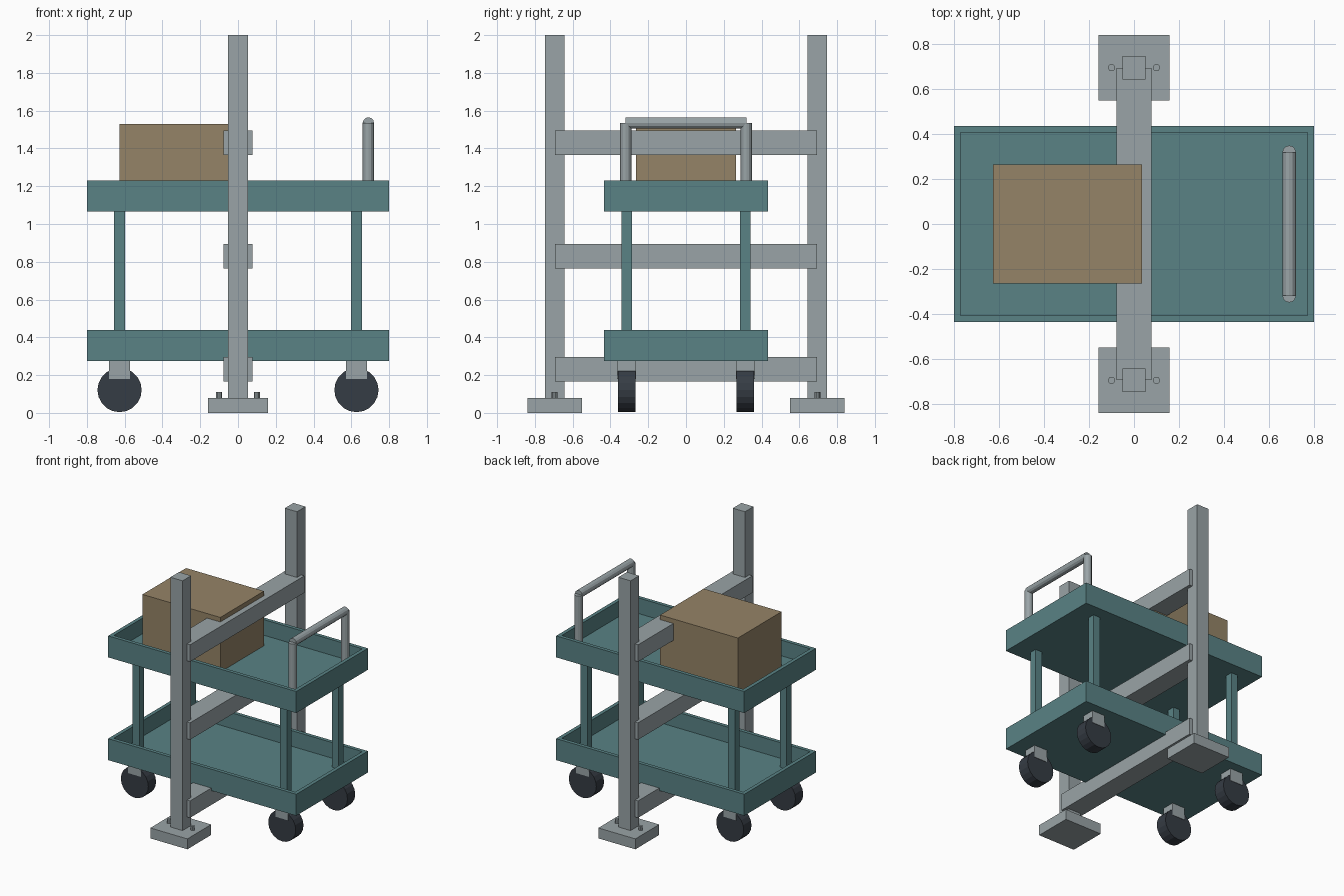
import bpy, bmesh, math
from mathutils import Matrix, Vector

if "Cube" in bpy.data.objects:
    bpy.data.objects.remove(bpy.data.objects["Cube"])


def material(name, rgb):
    m = bpy.data.materials.new(name)
    m.diffuse_color = (*rgb, 1)
    m.use_nodes = True
    m.node_tree.nodes["Principled BSDF"].inputs["Base Color"].default_value = m.diffuse_color
    return m


GREY = material("grey_steel", (0.32, 0.37, 0.385))
TEAL = material("teal_paint", (0.10, 0.225, 0.235))
BROWN = material("cardboard_brown", (0.30, 0.23, 0.135))
DARK = material("dark_rubber", (0.036, 0.045, 0.058))


def finish(name, bm, mat):
    bmesh.ops.recalc_face_normals(bm, faces=bm.faces)
    me = bpy.data.meshes.new(name)
    bm.to_mesh(me)
    bm.free()
    me.materials.append(mat)
    ob = bpy.data.objects.new(name, me)
    bpy.context.collection.objects.link(ob)
    return ob


def box(name, mat, centre, size, z0, z1):
    """Block from its plan centre, plan size and height range."""
    bm = bmesh.new()
    bmesh.ops.create_cube(bm, size=1, matrix=Matrix.Translation((*centre, (z0 + z1) / 2))
                          @ Matrix.Diagonal((*size, z1 - z0, 1)))
    return finish(name, bm, mat)


def rod(name, mat, start, end, radius, sides):
    a, b = Vector(start), Vector(end)
    turn = (b - a).to_track_quat('Z', 'Y').to_matrix().to_4x4()
    bm = bmesh.new()
    bmesh.ops.create_cone(bm, cap_ends=True, segments=sides, radius1=radius, radius2=radius,
                          depth=(b - a).length, matrix=Matrix.Translation((a + b) / 2) @ turn)
    return finish(name, bm, mat)


def tray(name, z0, z1, rim=0.04, floor=0.045):
    """Open tray: inset the top face, then push it down to the floor."""
    bm = bmesh.new()
    bmesh.ops.create_cube(bm, size=1, matrix=Matrix.Translation((0, 0, (z0 + z1) / 2))
                          @ Matrix.Diagonal((1.6, 0.87, z1 - z0, 1)))
    bm.normal_update()
    top = max(bm.faces, key=lambda f: f.calc_center_median().z)
    bmesh.ops.inset_region(bm, faces=[top], thickness=rim)
    well = bmesh.ops.extrude_discrete_faces(bm, faces=[top])["faces"][0]
    for v in well.verts:
        v.co.z = z0 + floor
    return finish(name, bm, TEAL)


# Cart trays
tray("lower_tray", 0.275, 0.44)
tray("upper_tray", 1.065, 1.23)

# Cart legs and casters at the four corners
for x in (-0.627, 0.627):
    for y in (-0.314, 0.314):
        box("cart_leg", TEAL, (x, y), (0.057, 0.057), 0.31, 1.075)
        box("caster_bracket", GREY, (x, y), (0.11, 0.1), 0.18, 0.28)
        rod("caster_wheel", DARK, (x, y - 0.047, 0.121), (x, y + 0.047, 0.121), 0.117, 20)

# Push handle
for y in (-0.319, 0.319):
    rod("handle_upright", GREY, (0.69, y, 1.09), (0.69, y, 1.535), 0.03, 12)
rod("handle_bar", GREY, (0.69, -0.319, 1.535), (0.69, 0.319, 1.535), 0.03, 12)

# Carton on the upper tray
box("carton", BROWN, (-0.296, 0), (0.662, 0.53), 1.105, 1.53)

# Frame posts with bolted foot plates
for y in (-0.695, 0.695):
    box("frame_post", GREY, (0, y), (0.104, 0.104), 0.04, 2.0)
    box("foot_plate", GREY, (0, y), (0.315, 0.29), 0, 0.08)
    for x in (-0.1, 0.1):
        rod("foot_bolt", GREY, (x, y, 0.07), (x, y, 0.11), 0.016, 10)

# Frame cross rails
for z in (0.165, 0.765, 1.365):
    box("cross_rail", GREY, (0, 0), (0.156, 1.388), z, z + 0.13)
